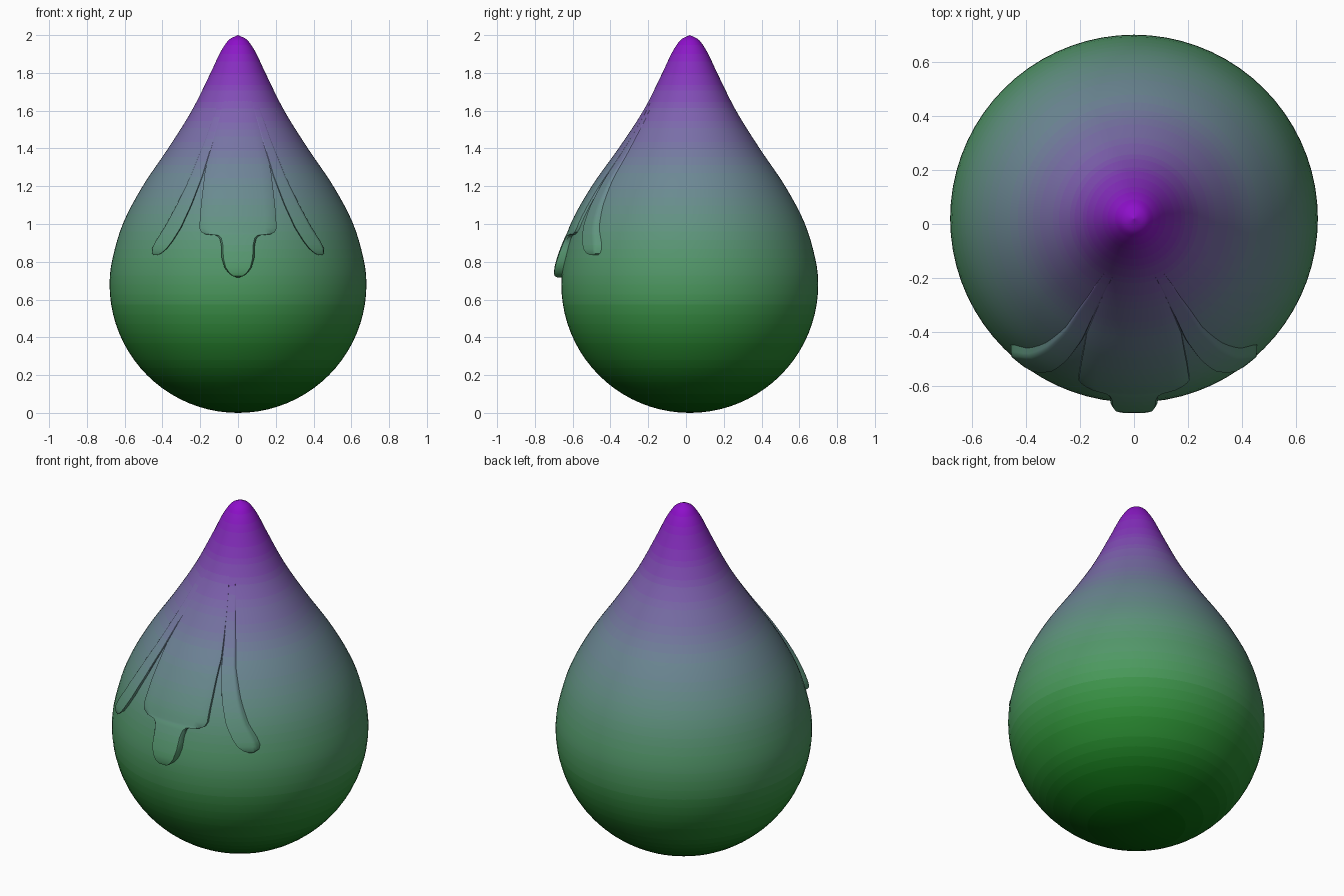
import bpy, bmesh, math

if "Cube" in bpy.data.objects:
    bpy.data.objects.remove(bpy.data.objects["Cube"])

CY, R = 0.02, 0.68      # body axis offset in y, belly radius
BANDS = 40              # height bands of the colour gradient

# upper profile (z, radius); below the belly the body is a sphere
UPPER = [(0.68, .68), (0.8, .668), (1.0, .61), (1.2, .505), (1.4, .37), (1.6, .245),
         (1.8, .145), (1.9, .098), (1.95, .068), (1.98, .042), (2.0, 0.0)]

# gradient stops (z, sRGB)
STOPS = [(0.0, (.01, .36, .02)), (0.35, (.17, .54, .20)), (0.65, (.29, .60, .36)),
         (0.95, (.37, .58, .49)), (1.25, (.43, .53, .59)), (1.55, (.49, .40, .68)),
         (1.8, (.52, .20, .74)), (2.0, (.56, .04, .80))]


def radius(z):
    if z <= R:
        return math.sqrt(max(0, R * R - (z - R) ** 2))
    n = len(UPPER)

    def slope(i):
        if i == 0:
            return 0.0
        a, b = UPPER[i - 1], UPPER[min(i + 1, n - 1)]
        return (b[1] - a[1]) / (b[0] - a[0])
    for i in range(n - 1):
        (z0, r0), (z1, r1) = UPPER[i], UPPER[i + 1]
        if z <= z1:
            h = z1 - z0
            t = (z - z0) / h
            return max(0, (2*t**3 - 3*t*t + 1) * r0 + (t**3 - 2*t*t + t) * h * slope(i)
                       + (3*t*t - 2*t**3) * r1 + (t**3 - t*t) * h * slope(i + 1))
    return 0.0


def gradient(z):
    for (z0, a), (z1, b) in zip(STOPS, STOPS[1:]):
        if z <= z1:
            t = (z - z0) / (z1 - z0)
            c = [p + (q - p) * t for p, q in zip(a, b)]
            return [((v + .055) / 1.055) ** 2.4 if v > .04 else v / 12.92 for v in c] + [1]


MATS = []
for i in range(BANDS):
    m = bpy.data.materials.new("gradient_%02d" % i)
    m.diffuse_color = gradient((i + .5) * 2 / BANDS)
    m.use_nodes = True
    m.node_tree.nodes["Principled BSDF"].inputs["Base Color"].default_value = m.diffuse_color
    MATS.append(m)


def finish(bm, name, angle):
    bmesh.ops.remove_doubles(bm, verts=bm.verts, dist=1e-5)
    bmesh.ops.recalc_face_normals(bm, faces=bm.faces)
    for f in bm.faces:
        z = f.calc_center_median().z
        f.material_index = min(BANDS - 1, max(0, int(z / 2 * BANDS)))
    me = bpy.data.meshes.new(name)
    bm.to_mesh(me)
    bm.free()
    for m in MATS:
        me.materials.append(m)
    ob = bpy.data.objects.new(name, me)
    bpy.context.collection.objects.link(ob)
    bpy.ops.object.select_all(action='DESELECT')
    ob.select_set(True)
    bpy.context.view_layer.objects.active = ob
    bpy.ops.object.shade_smooth_by_angle(angle=math.radians(angle))


def skin(bm, rows, closed=False):
    for a, b in zip(rows, rows[1:]):
        n = len(a)
        for j in range(n if closed else n - 1):
            k = (j + 1) % n
            bm.faces.new((a[j], a[k], b[k], b[j]))


# teardrop body: lathe of the profile
zs = [R - R * math.cos(i * math.pi / 40) for i in range(20)]
zs += [R + (2 - R) * math.sin(i / 44 * math.pi / 2) for i in range(45)]
bm = bmesh.new()
rows = []
for z in zs:
    r = radius(z)
    rows.append([bm.verts.new((r * math.cos(a), CY + r * math.sin(a), z))
                 for a in (j * math.tau / 72 for j in range(72))])
skin(bm, rows, True)
bmesh.ops.dissolve_degenerate(bm, dist=1e-5, edges=bm.edges)
finish(bm, "teardrop_body", 60)

# drips: rows of (z, centre x, half width, thickness) wrapped on the body
CENTRE = [(1.8, 0, .03, -.004), (1.5, 0, .115, .004), (1.28, 0, .175, .012),
          (1.1, 0, .196, .018), (0.98, 0, .205, .022), (0.957, 0, .195, .022),
          (0.945, 0, .17, .023), (0.94, 0, .115, .025), (0.925, 0, .098, .027),
          (0.89, 0, .089, .032), (0.82, 0, .086, .04), (0.77, 0, .072, .043),
          (0.74, 0, .05, .042), (0.725, 0, .028, .037), (0.718, 0, .01, .025)]
SIDE = [(1.8, .04, .008, -.004), (1.45, .15, .022, .004), (1.25, .22, .032, .01),
        (1.1, .285, .04, .018), (0.98, .345, .045, .024), (0.91, .39, .046, .027),
        (0.87, .415, .04, .028), (0.845, .43, .025, .025), (0.835, .435, .01, .018)]


def drip(name, outline, side):
    # subdivide long spans so the sheet follows the body
    pts = []
    for a, b in zip(outline, outline[1:]):
        n = max(1, math.ceil((a[0] - b[0]) / .04))
        pts += [[p + (q - p) * i / n for p, q in zip(a, b)] for i in range(n)]
    pts.append(list(outline[-1]))
    pts.append(pts[-1][:3] + [-.04])
    cols = [(-1, None), (-1, .65)] + [(k / 5 - .9, 1) for k in range(10)] + [(1, .65), (1, None)]
    bm = bmesh.new()
    rows = []
    for z, xc, half, t in pts:
        row = []
        for u, f in cols:
            x = side * xc + u * half
            rr = radius(z) + (-.04 if f is None else t * f if t > 0 else t)
            row.append(bm.verts.new((x, CY - math.sqrt(max(0, rr * rr - x * x)), z)))
        rows.append(row)
    skin(bm, rows)
    finish(bm, name, 40)


drip("centre_drip", CENTRE, 1)
drip("right_drip", SIDE, 1)
drip("left_drip", SIDE, -1)
